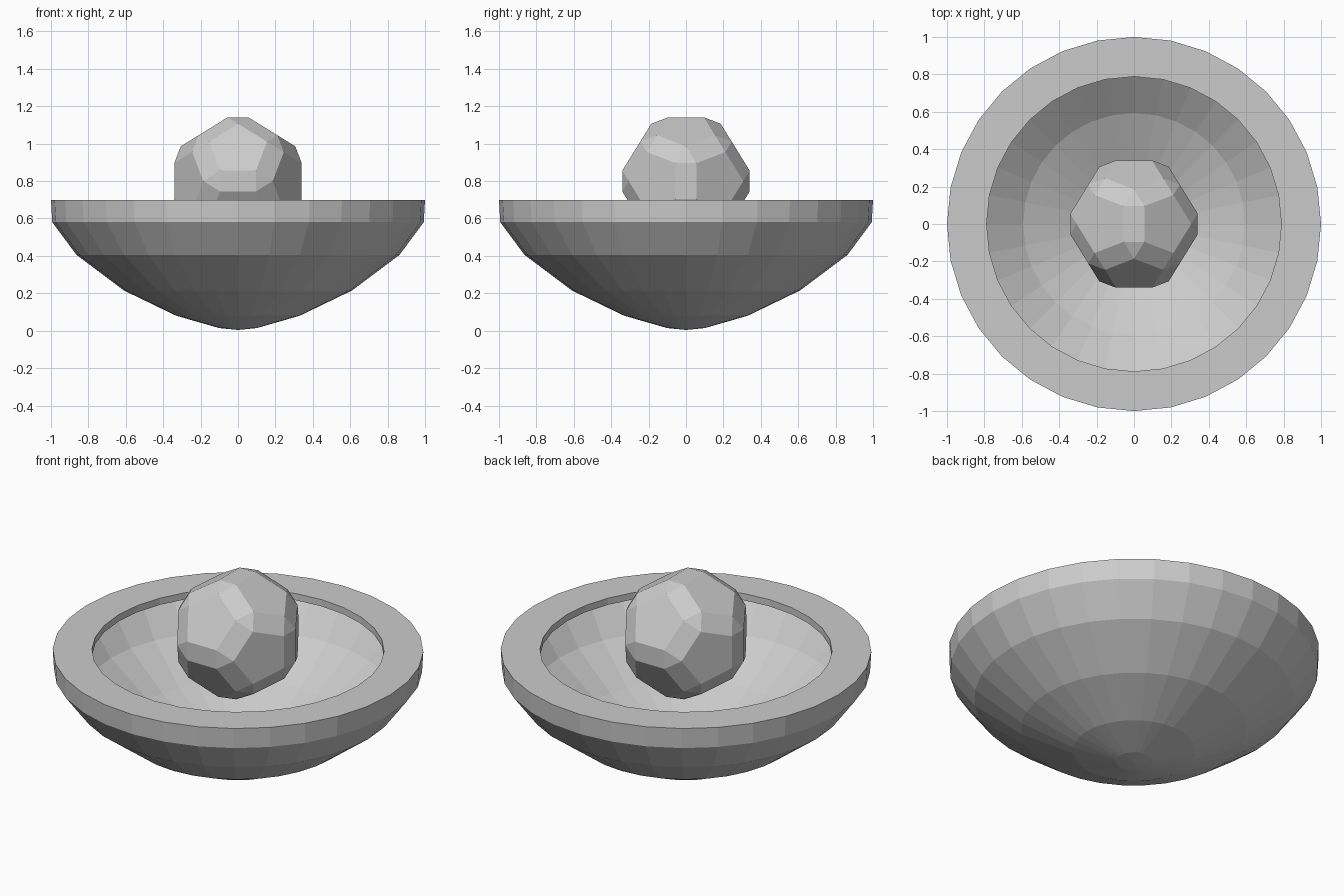
import bpy, bmesh, math
from mathutils import Vector

if "Cube" in bpy.data.objects:
    bpy.data.objects.remove(bpy.data.objects["Cube"])

SEG = 32


def finish(name, bm):
    bmesh.ops.recalc_face_normals(bm, faces=bm.faces)
    mesh = bpy.data.meshes.new(name)
    bm.to_mesh(mesh)
    bm.free()
    obj = bpy.data.objects.new(name, mesh)
    bpy.context.collection.objects.link(obj)
    return obj


# Thin bowl with an inward flange: outside, rim, flange edge and underside, inside
profile = [(0, 0.004), (0.1, 0.014), (0.33, 0.08), (0.61, 0.215), (0.863, 0.405),
           (0.993, 0.58), (1.0, 0.70), (0.788, 0.70), (0.788, 0.66),
           (0.963, 0.66), (0.958, 0.592), (0.837, 0.43), (0.593, 0.246),
           (0.318, 0.114), (0.095, 0.05), (0, 0.04)]
bm = bmesh.new()
verts = [bm.verts.new((r, 0, z)) for r, z in profile]
edges = [bm.edges.new(pair) for pair in zip(verts, verts[1:])]
bmesh.ops.spin(bm, geom=verts + edges, cent=(0, 0, 0), axis=(0, 0, 1),
               angle=math.tau, steps=SEG, use_duplicate=False)
bmesh.ops.remove_doubles(bm, verts=bm.verts, dist=0.0005)
finish("bowl", bm)

# Faceted ball: twelve pentagons pushed apart, joined by strips and triangles
PHI = (1 + math.sqrt(5)) / 2
FACE_DIST, PENT_RADIUS, BALL_Z = 0.319, 0.163, 0.80
normals = []
for a in (1, -1):
    for b in (PHI, -PHI):
        normals += [Vector(v).normalized() for v in ((0, b, a), (b, a, 0), (a, 0, b))]
bm = bmesh.new()
for n in normals:
    for m in normals:
        if 0.1 < n.dot(m) < 0.9:
            away = (m - n * n.dot(m)).normalized()
            bm.verts.new(n * FACE_DIST - away * PENT_RADIUS + Vector((0, 0, BALL_Z)))
bmesh.ops.convex_hull(bm, input=bm.verts)
bmesh.ops.dissolve_limit(bm, angle_limit=math.radians(1), verts=bm.verts, edges=bm.edges)
finish("faceted_ball", bm)
